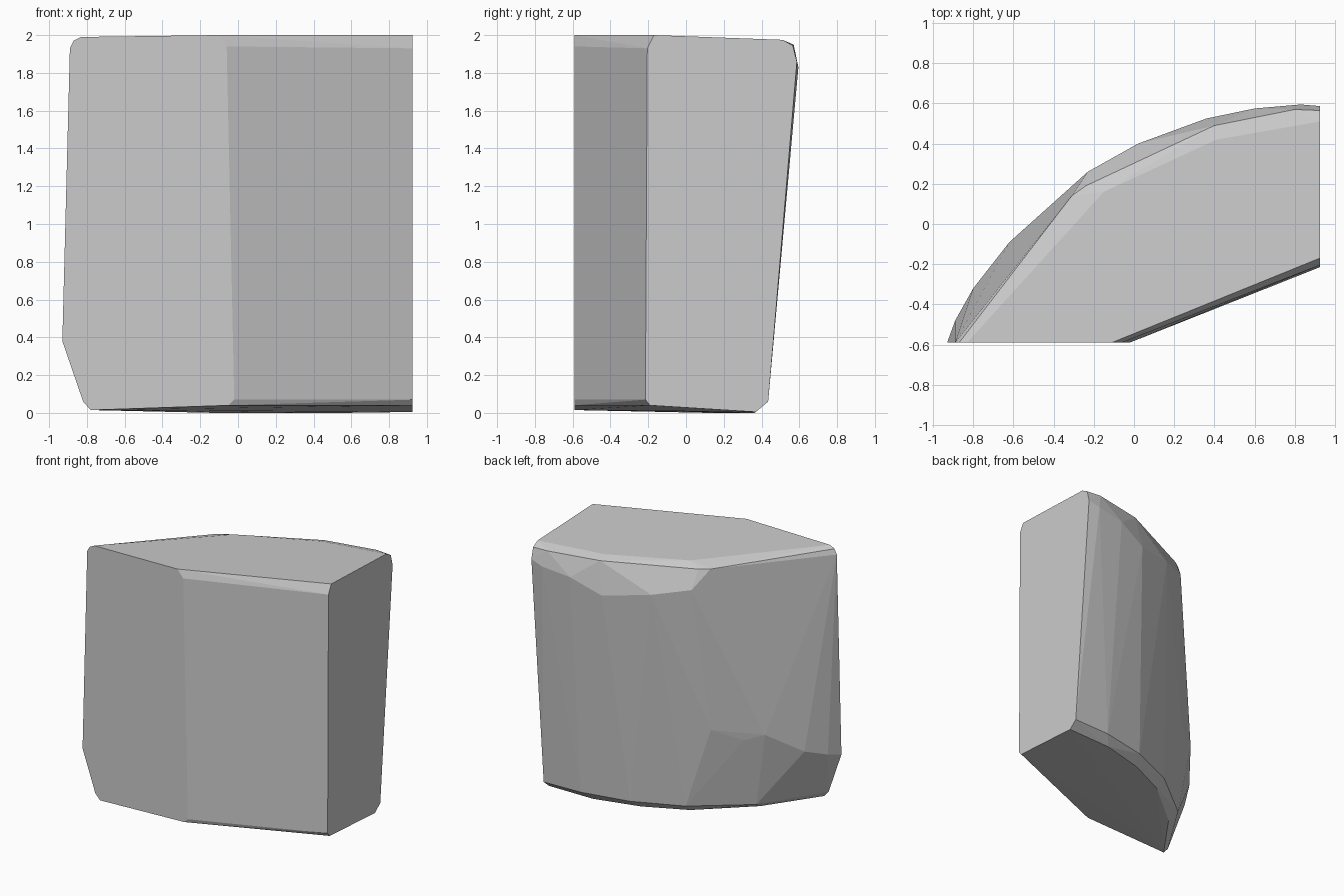
import bpy, bmesh

# Contours of a faceted, wedge-shaped boulder fragment with flat broken faces
front_face = [(-0.78, 0.015), (-0.82, 0.06), (-0.93, 0.38), (-0.89, 1.93), (-0.87, 1.97),
              (-0.83, 1.99), (-0.11, 2.0), (-0.06, 1.94), (-0.02, 0.07), (-0.05, 0.04)]   # x, z
right_face = [(-0.215, 0.07), (-0.19, 0.04), (0.37, 0.005), (0.435, 0.06), (0.587, 1.86),
              (0.565, 1.945), (0.51, 1.975), (-0.17, 2.0), (-0.205, 1.93)]                # y, z
bottom_plane = [(0.55, 0.36, 0.0), (0.2, 0.27, 0.0), (-0.12, 0.12, 0.0), (-0.5, -0.2, 0.01)]
bottom_rim = [(0.61, 0.425, 0.06), (0.24, 0.35, 0.06), (-0.13, 0.19, 0.06), (-0.524, -0.12, 0.06)]
lower_bulge = [(-0.89, -0.48, 0.41), (-0.8, -0.32, 0.47), (-0.62, -0.09, 0.64),
               (-0.5, 0.0, 0.6), (-0.32, 0.15, 0.69)]
upper_bulge = [(-0.23, 0.26, 1.8), (-0.07, 0.34, 1.56), (0.02, 0.4, 1.75), (0.36, 0.525, 1.7),
               (0.6, 0.575, 1.8), (0.83, 0.595, 1.83)]
top_rim = [(0.8, 0.57, 1.95), (0.4, 0.49, 1.95), (-0.24, 0.19, 1.94), (-0.31, 0.14, 1.94)]
top_plane = [(-0.15, 0.16, 1.973), (0.41, 0.42, 1.971)]

points = [(x, -0.59, z) for x, z in front_face] + [(0.925, y, z) for y, z in right_face]
for ring in (bottom_plane, bottom_rim, lower_bulge, upper_bulge, top_rim, top_plane):
    points += ring

# Wrap the contours in one closed convex skin
bm = bmesh.new()
for p in points:
    bm.verts.new(p)
hull = bmesh.ops.convex_hull(bm, input=bm.verts)
loose = [v for v in bm.verts if not v.link_faces]
bmesh.ops.delete(bm, geom=loose, context='VERTS')
bmesh.ops.dissolve_limit(bm, angle_limit=0.02, verts=bm.verts, edges=bm.edges)
bmesh.ops.recalc_face_normals(bm, faces=bm.faces)
mesh = bpy.data.meshes.new("rock_chunk")
bm.to_mesh(mesh)
bm.free()

# Plain grey stone
stone = bpy.data.materials.new("grey_stone")
stone.diffuse_color = (0.6, 0.6, 0.6, 1)
mesh.materials.append(stone)
rock = bpy.data.objects.new("rock_chunk", mesh)
bpy.context.collection.objects.link(rock)
